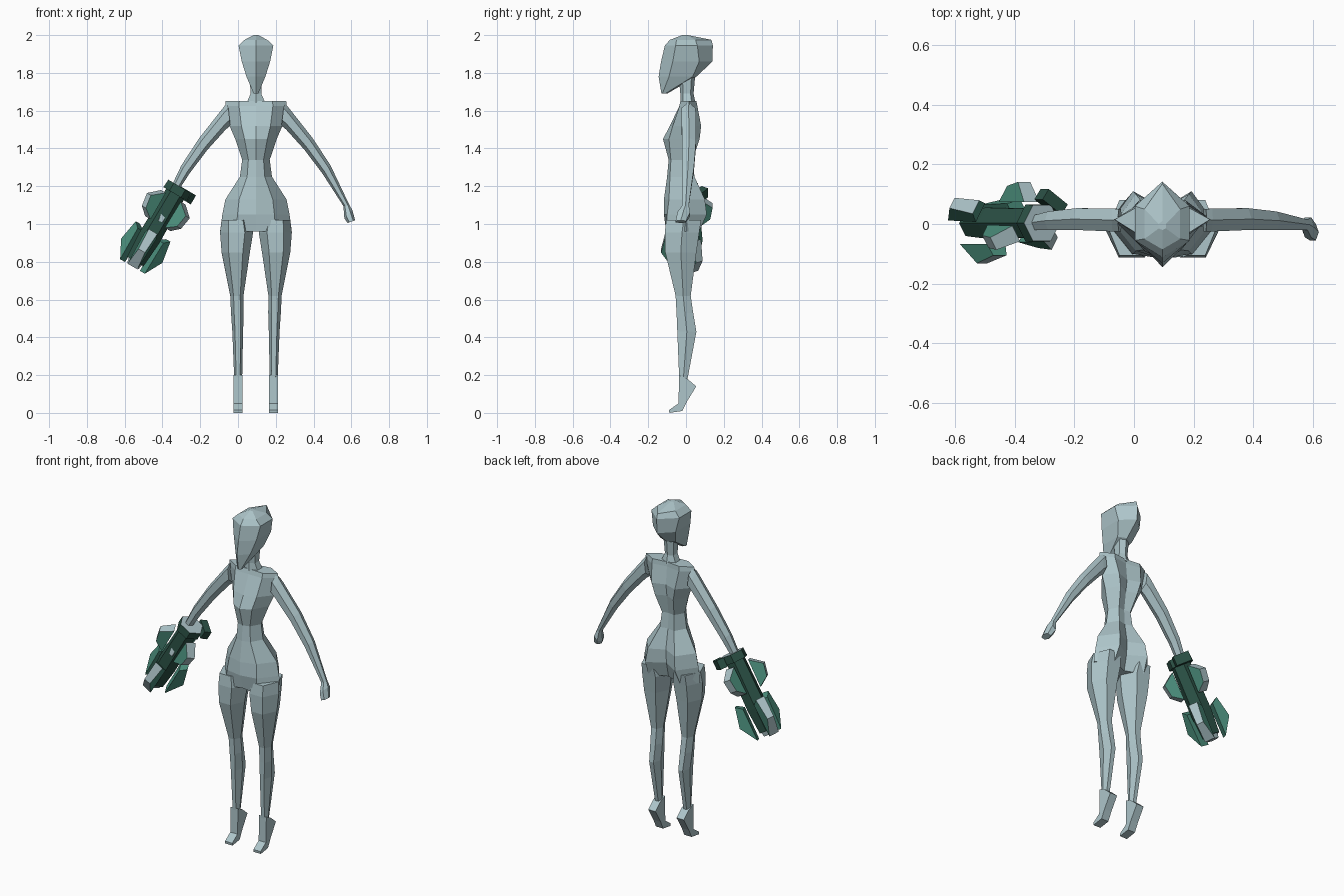
import bpy, bmesh
from math import sin, cos, pi, radians
from mathutils import Vector

cube = bpy.data.objects.get("Cube")
if cube:
    bpy.data.objects.remove(cube)

MID = 0.095  # the body's centre line


def material(name, rgb):
    m = bpy.data.materials.new(name)
    m.use_nodes = True
    m.diffuse_color = (*rgb, 1)
    m.node_tree.nodes["Principled BSDF"].inputs["Base Color"].default_value = (*rgb, 1)
    return m


PALE = material("pale blue grey", (0.42, 0.56, 0.59))
DARK = material("dark green", (0.025, 0.085, 0.062))
GREEN = material("mid green", (0.07, 0.27, 0.2))


def loft(name, rings, mats, rule=None):
    """Skin equal-length rings of points, cap both ends."""
    bm = bmesh.new()
    rows = [[bm.verts.new(p) for p in ring] for ring in rings]
    n = len(rows[0])
    for a, b in zip(rows, rows[1:]):
        for i in range(n):
            j = (i + 1) % n
            bm.faces.new((a[i], a[j], b[j], b[i]))
    bm.faces.new(rows[0])
    bm.faces.new(rows[-1])
    bmesh.ops.recalc_face_normals(bm, faces=bm.faces)
    if rule:
        for f in bm.faces:
            f.normal_update()
            f.material_index = rule(f)
    me = bpy.data.meshes.new(name)
    bm.to_mesh(me)
    bm.free()
    for m in mats:
        me.materials.append(m)
    ob = bpy.data.objects.new(name, me)
    bpy.context.collection.objects.link(ob)
    return ob


def mirrored_ring(z, half):
    """Close a half outline running from front centre to back centre."""
    full = half + [(-x, y) for x, y in half[-2:0:-1]]
    return [Vector((MID + x, y, z)) for x, y in full]


# Torso: height, half width, then y at front mid, front side, side, back side, back mid
torso = [
    (1.652, 0.16, -0.025, -0.03, 0.015, 0.055, 0.045),
    (1.625, 0.163, -0.035, -0.035, 0.015, 0.06, 0.045),
    (1.52, 0.14, -0.085, -0.07, 0.01, 0.08, 0.055),
    (1.45, 0.11, -0.122, -0.09, 0, 0.072, 0.045),
    (1.34, 0.073, -0.092, -0.08, -0.02, 0.035, 0.03),
    (1.25, 0.085, -0.1, -0.085, -0.02, 0.045, 0.035),
    (1.13, 0.162, -0.117, -0.09, 0, 0.1, 0.055),
    (1.05, 0.178, -0.117, -0.1, 0, 0.11, 0.05),
    (0.96, 0.19, -0.085, -0.105, 0, 0.07, 0.03),
]
loft("torso", [mirrored_ring(z, [(0, fm), (w * 0.55, fs), (w, s), (w * 0.55, bs), (0, bm_)])
               for z, w, fm, fs, s, bs, bm_ in torso], [PALE])

# Neck: height, half width, front, back
neck = [(1.64, 0.05, -0.03, 0.05), (1.69, 0.028, -0.03, 0.04), (1.8, 0.035, -0.04, 0.05)]
loft("neck", [mirrored_ring(z, [(0, f), (w, f * 0.5), (w, b * 0.6), (0, b)])
              for z, w, f, b in neck], [PALE])

# Head: height, half width, front, side front, side back, back
head = [
    (1.69, 0.012, -0.13, -0.125, -0.11, -0.1),
    (1.78, 0.05, -0.145, -0.09, 0.035, 0.055),
    (1.86, 0.075, -0.132, -0.07, 0.07, 0.14),
    (1.945, 0.092, -0.112, -0.055, 0.06, 0.142),
    (1.975, 0.06, -0.085, -0.05, 0.05, 0.135),
    (2.0, 0.012, -0.02, -0.015, 0, 0.01),
]
loft("head", [mirrored_ring(z, [(0, f), (w, sf), (w, sb), (0, b)])
              for z, w, f, sf, sb, b in head], [PALE])


def hex_ring(high, low, front, back):
    """Six-sided ring spanning two edge points, with a front and back depth."""
    mid, half = (high + low) / 2, (high - low) / 2
    y, depth = (front + back) / 2, (back - front) / 2 / sin(pi / 3)
    return [mid + half * cos(k * pi / 3) + Vector((0, y + depth * sin(k * pi / 3), 0))
            for k in range(6)]


# Leg: height, inner x, outer x, front, back
leg = [
    (1.02, 0.03, 0.182, -0.105, 0.08), (0.955, 0.015, 0.19, -0.112, 0.07),
    (0.85, 0.032, 0.182, -0.11, 0.055), (0.62, 0.066, 0.136, -0.055, 0.025),
    (0.53, 0.065, 0.132, -0.05, 0.038), (0.43, 0.068, 0.125, -0.046, 0.055),
    (0.18, 0.073, 0.115, -0.036, 0.008), (0.05, 0.074, 0.113, -0.038, -0.005),
]
# Arm: upper edge x and z, lower edge x and z, front, back
arm = [
    (0.15, 1.645, 0.135, 1.52, -0.025, 0.05), (0.17, 1.62, 0.16, 1.5, -0.025, 0.052),
    (0.3, 1.455, 0.255, 1.395, -0.02, 0.053), (0.395, 1.31, 0.35, 1.27, -0.02, 0.042),
    (0.495, 1.1, 0.463, 1.095, -0.02, 0.015), (0.51, 1.075, 0.468, 1.03, -0.045, 0.022),
    (0.525, 1.02, 0.485, 1.005, -0.055, 0),
]
# Foot on tiptoe, seen from the side
foot = [(-0.036, 0.2), (-0.04, 0.05), (-0.09, 0.015), (-0.088, 0), (-0.02, 0.01),
        (0.005, 0.06), (0.054, 0.14), (0.008, 0.18)]

for side, s in (("left", 1), ("right", -1)):
    def at(x, z, y=0):
        return Vector((MID + s * x, y, z))
    loft(side + "_leg", [hex_ring(at(o, z), at(i, z), f, b) for z, i, o, f, b in leg], [PALE])
    loft(side + "_arm", [hex_ring(at(xu, zu), at(xl, zl), f, b)
                         for xu, zu, xl, zl, f, b in arm], [PALE])
    loft(side + "_foot", [[at(x, z, y) for y, z in foot] for x in (0.07, 0.118)], [PALE])

# Arm cannon frame: t runs down the barrel, angle 0 points to the body, 90 to the back
START = Vector((-0.32, 0.003, 1.18))
AXIS = Vector((-0.508, 0, -0.861)).normalized()
ACROSS = Vector((-AXIS.z, 0, AXIS.x))
BACK = Vector((0, 1, 0))


def spoke(angle):
    a = radians(angle)
    return ACROSS * cos(a) + BACK * sin(a)


def cannon_point(t, r, angle, sideways=0):
    return START + AXIS * t + spoke(angle) * r + spoke(angle + 90) * sideways


def hexagon(t, r):
    return [cannon_point(t, r, 60 * k) for k in range(6)]


loft("cannon_barrel", [hexagon(0, 0.055), hexagon(0.3, 0.06), hexagon(0.44, 0.05)], [DARK])
loft("cannon_muzzle", [hexagon(0.43, 0.042), hexagon(0.465, 0.035)], [PALE])
loft("cannon_collar", [hexagon(-0.022, 0.07), hexagon(0.025, 0.072)], [DARK, PALE],
     lambda f: int(f.normal.dot(AXIS) < -0.7))


def block(name, angle, t0, t1, r0, r1, half):
    loft(name, [[cannon_point(t, r, angle, w) for r, w in
                 ((r0, -half), (r1, -half), (r1, half), (r0, half))] for t in (t0, t1)], [DARK])


block("collar_block", 55, -0.025, 0.03, 0.066, 0.108, 0.045)


def fin(name, angle, t0, length, peak):
    """Floating fin: green flanks, pale outer faces."""
    outline = [(0.12, 0.07, 0.036), (1, 0.07, 0.03), (peak, 0.135, 0.02), (0, 0.108, 0.026)]
    if peak < 0.5:
        outline = [(0, 0.07, 0.03), (0.95, 0.07, 0.034), (0.72, 0.125, 0.024), (peak, 0.138, 0.024)]
    rings = [[cannon_point(t0 + t * length, r, angle, s * w) for t, r, w in outline]
             for s in (-1, 1)]
    out = spoke(angle)
    loft(name, rings, [GREEN, PALE], lambda f: int(f.normal.dot(out) > 0.45))


for k in range(3):
    fin(f"upper_fin_{k + 1}", 90 + 120 * k, 0.045, 0.17, 0.3)
    fin(f"lower_fin_{k + 1}", 30 + 120 * k, 0.255, 0.215, 0.55)
